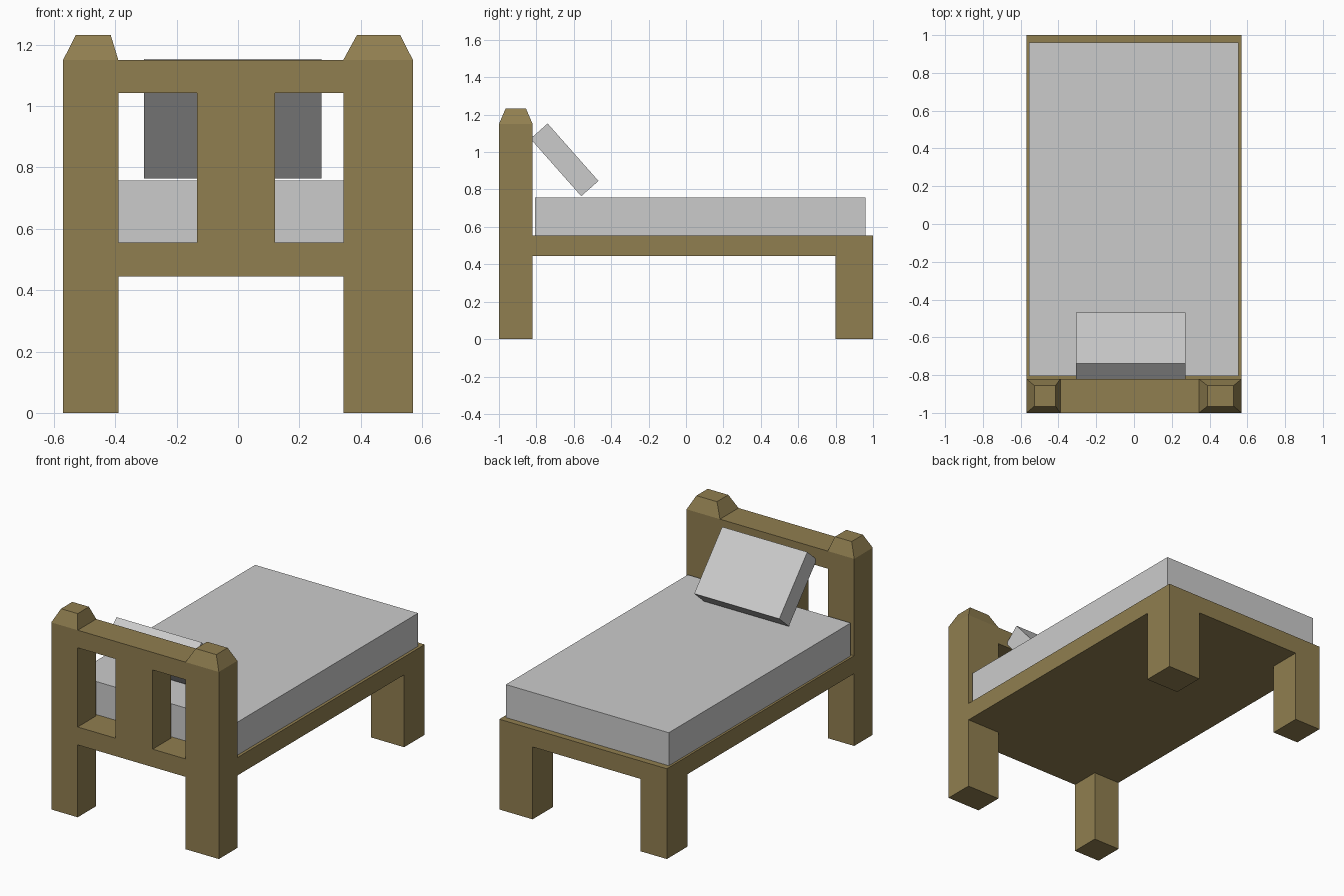
import bpy, bmesh, math
from mathutils import Matrix, Vector

if "Cube" in bpy.data.objects:
    bpy.data.objects.remove(bpy.data.objects["Cube"])

wood = bpy.data.materials.new("wood")
wood.diffuse_color = (0.28, 0.21, 0.08, 1)
wood.use_nodes = True
wood.node_tree.nodes["Principled BSDF"].inputs["Base Color"].default_value = wood.diffuse_color


def box(name, x, y, z, mat=None, inset=None):
    """Box from ranges; inset = (left, right, front, back) pulls in the top."""
    mid = Vector([(r[0] + r[1]) / 2 for r in (x, y, z)])
    bm = bmesh.new()
    bmesh.ops.create_cube(bm, size=1)
    for v in bm.verts:
        v.co = Vector([v.co[i] * (r[1] - r[0]) for i, r in enumerate((x, y, z))])
    if inset:
        bm.normal_update()
        bottom = [f for f in bm.faces if f.normal.z < -0.5]
        for v in bm.verts:
            if v.co.z > 0:
                v.co.x += inset[0] if v.co.x < 0 else -inset[1]
                v.co.y += inset[2] if v.co.y < 0 else -inset[3]
        bmesh.ops.delete(bm, geom=bottom, context='FACES_ONLY')
    me = bpy.data.meshes.new(name)
    bm.to_mesh(me)
    bm.free()
    ob = bpy.data.objects.new(name, me)
    ob.location = mid
    bpy.context.collection.objects.link(ob)
    if mat:
        me.materials.append(mat)
    return ob


def cut(target, name, x, y, z):
    cutter = box(name, x, y, z, wood)
    cutter.hide_render = True
    cutter.display_type = 'WIRE'
    mod = target.modifiers.new(name, 'BOOLEAN')
    mod.operation = 'DIFFERENCE'
    mod.solver = 'EXACT'
    mod.object = cutter


W = 0.57                    # half width
GAP = (-0.39, 0.343)        # opening between the posts and legs
HEAD = (-1.0, -0.82)        # headboard depth
RAIL = (0.445, 0.555)       # height of the bed base

# Headboard: panel with a leg gap and two windows
headboard = box("headboard", (-W, W), HEAD, (0, 1.15), wood)
through = (-1.1, -0.7)
cut(headboard, "leg_gap_cutter", GAP, through, (-0.1, RAIL[0]))
for side, x in (("left", (GAP[0], -0.133)), ("right", (0.12, GAP[1]))):
    cut(headboard, side + "_window_cutter", x, through, (RAIL[1], 1.042))

# Tapered post caps
box("left_post_cap", (-W, GAP[0]), HEAD, (1.15, 1.232), wood, (0.042, 0.025, 0.035, 0.035))
box("right_post_cap", (GAP[1], W), HEAD, (1.15, 1.232), wood, (0.045, 0.042, 0.035, 0.035))

# Bed base with two foot legs
base = box("bed_base", (-W, W), (HEAD[1], 1), (0, RAIL[1]), wood)
cut(base, "underbed_cutter", (-0.7, 0.7), (-0.9, 0.8), (-0.1, RAIL[0]))
cut(base, "foot_gap_cutter", GAP, (0.7, 1.1), (-0.1, RAIL[0]))

# Mattress
box("mattress", (-0.556, 0.552), (-0.806, 0.961), (RAIL[1], 0.758))

# Pillow leaning against the headboard
pillow = box("pillow", (-0.307, 0.272), (-0.855, -0.445), (0.897, 1.02))
pillow.rotation_euler.x = math.radians(-48.5)
